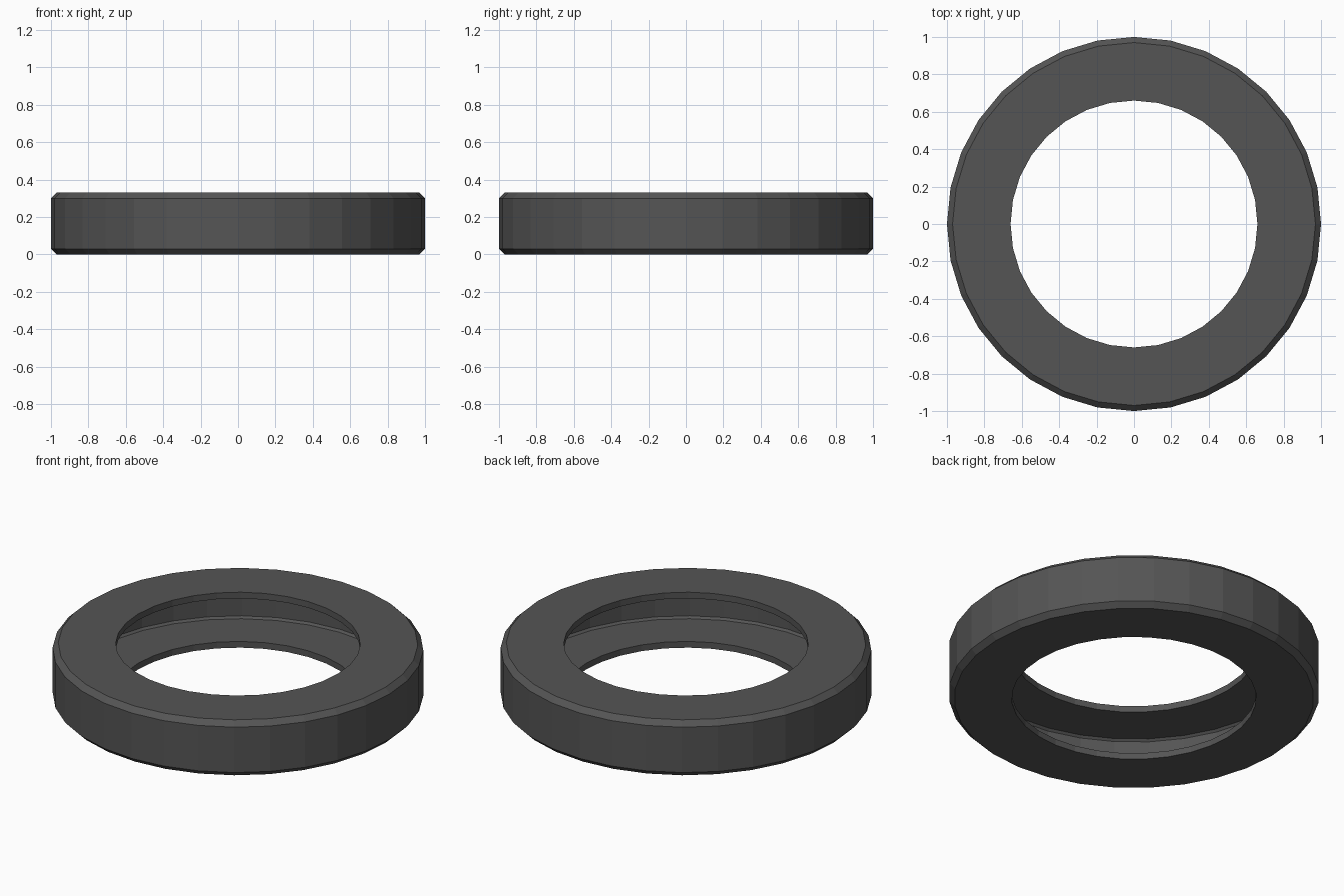
import bpy, bmesh
from math import tau, cos, sin

if "Cube" in bpy.data.objects:
    bpy.data.objects.remove(bpy.data.objects["Cube"])

SIDES = 32
HEIGHT = 0.33
WALL = 0.037

# lower half of the hollow cross-section: bore lip, floor, inner wall / outer shell
outer = [(0.66, 0.0), (0.97, 0.0), (1.0, 0.03)]
inner = [(0.66, WALL), (0.95, WALL), (0.962, WALL + 0.012)]


def mirrored(points):
    return points + [(r, HEIGHT - z) for r, z in reversed(points)]


# closed C-shaped profile, open towards the bore
profile = mirrored(outer) + list(reversed(mirrored(inner)))


def lathe(name, profile, sides):
    bm = bmesh.new()
    rings = [[bm.verts.new((r * cos(tau * i / sides), r * sin(tau * i / sides), z))
              for r, z in profile] for i in range(sides)]
    n = len(profile)
    for i in range(sides):
        a, b = rings[i], rings[(i + 1) % sides]
        for j in range(n):
            k = (j + 1) % n
            bm.faces.new((a[j], b[j], b[k], a[k]))
    bmesh.ops.recalc_face_normals(bm, faces=bm.faces)
    mesh = bpy.data.meshes.new(name)
    bm.to_mesh(mesh)
    bm.free()
    obj = bpy.data.objects.new(name, mesh)
    bpy.context.collection.objects.link(obj)
    return obj


# hollow tyre lying flat
tyre = lathe("tyre", profile, SIDES)
rubber = bpy.data.materials.new("dark_rubber")
rubber.diffuse_color = (0.09, 0.09, 0.09, 1)
rubber.use_nodes = True
rubber.node_tree.nodes["Principled BSDF"].inputs["Base Color"].default_value = rubber.diffuse_color
tyre.data.materials.append(rubber)
